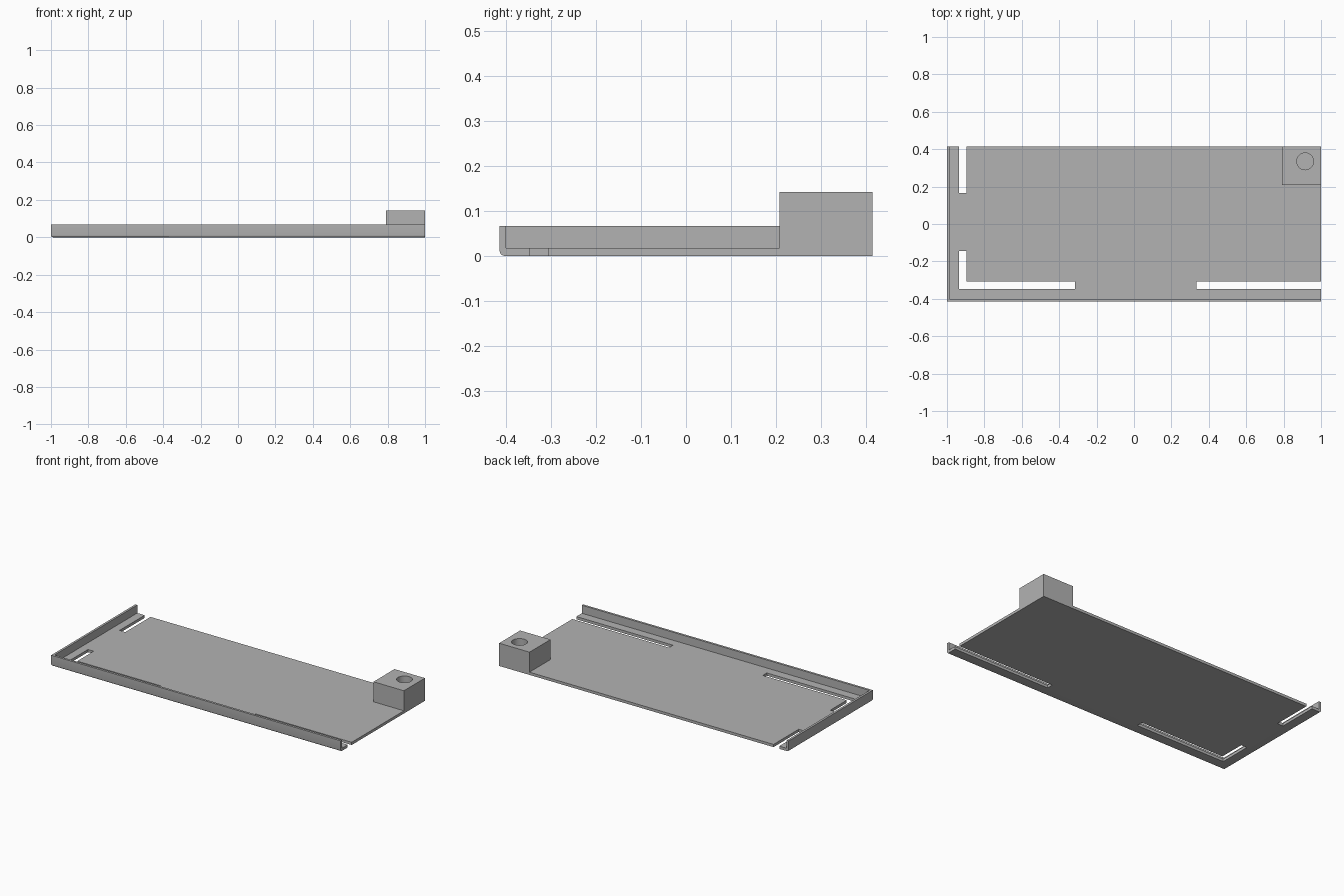
import bpy
import bmesh
from mathutils import Vector

cube = bpy.data.objects.get("Cube")
if cube:
    bpy.data.objects.remove(cube, do_unlink=True)

GREY = (0.45, 0.45, 0.45, 1)
grey = bpy.data.materials.new("plain grey")
grey.use_nodes = True
grey.diffuse_color = GREY
grey.node_tree.nodes["Principled BSDF"].inputs["Base Color"].default_value = GREY

HALF_Y = 0.415
FLOOR = 0.017
RIM = 0.067
WALL = 0.014
OVER = 0.1      # how far cutters overshoot open edges


def add_object(name, bm):
    mesh = bpy.data.meshes.new(name)
    bmesh.ops.recalc_face_normals(bm, faces=bm.faces)
    bm.to_mesh(mesh)
    bm.free()
    mesh.materials.append(grey)
    obj = bpy.data.objects.new(name, mesh)
    bpy.context.collection.objects.link(obj)
    return obj


def box_mesh(x, y, z):
    bm = bmesh.new()
    bmesh.ops.create_cube(bm, size=1)
    for v in bm.verts:
        v.co = Vector([(r[0] + r[1]) / 2 + c * (r[1] - r[0])
                       for r, c in zip((x, y, z), v.co)])
    return bm


def combine(target, tool, operation):
    """Apply a boolean to the target and discard the tool."""
    tool.hide_render = True
    mod = target.modifiers.new(operation.lower(), 'BOOLEAN')
    mod.operation = operation
    mod.solver = 'EXACT'
    mod.object = tool
    bpy.context.view_layer.objects.active = target
    bpy.ops.object.modifier_apply(modifier=mod.name)
    bpy.data.objects.remove(tool, do_unlink=True)


# Tray body, with its outer bottom edges rounded at the front and at the -x end
bm = box_mesh((-1, 1), (-HALF_Y, HALF_Y), (0, RIM))
rounded = [e for e in bm.edges
           if all(v.co.z < 0.001 for v in e.verts)
           and (all(v.co.y < 0 for v in e.verts) or all(v.co.x < 0 for v in e.verts))]
bmesh.ops.bevel(bm, geom=rounded, offset=0.011, segments=4, profile=0.5, affect='EDGES')
tray = add_object("tray", bm)

# Hollow out the tray, leaving a front wall and one end wall
cavity = box_mesh((-1 + WALL, 1 + OVER), (-HALF_Y + WALL, HALF_Y + OVER), (FLOOR, RIM + OVER))
combine(tray, add_object("cavity_cutter", cavity), 'DIFFERENCE')

# Corner block
block = box_mesh((0.79, 1), (0.208, HALF_Y), (0, 0.142))
combine(tray, add_object("corner_block", block), 'UNION')

# Floor slots running parallel to the walls
end_slot_x = (-0.935, -0.895)
front_slot_y = (-0.347, -0.307)
slots = [
    (end_slot_x, (0.167, HALF_Y + OVER)),
    (end_slot_x, (front_slot_y[0], -0.145)),
    ((end_slot_x[0], -0.315), front_slot_y),
    ((0.333, 1 + OVER), front_slot_y),
]
for x, y in slots:
    cutter = add_object("slot_cutter", box_mesh(x, y, (-OVER, FLOOR + 0.02)))
    combine(tray, cutter, 'DIFFERENCE')

# Blind round hole in the block
bm = bmesh.new()
bmesh.ops.create_cone(bm, cap_ends=True, segments=48, radius1=0.045, radius2=0.045, depth=0.2)
bmesh.ops.translate(bm, verts=bm.verts, vec=(0.915, 0.335, FLOOR + 0.1))
combine(tray, add_object("hole_cutter", bm), 'DIFFERENCE')

# Smooth the curved faces and keep the hard edges
bpy.ops.object.select_all(action='DESELECT')
tray.select_set(True)
bpy.context.view_layer.objects.active = tray
bpy.ops.object.shade_smooth_by_angle(angle=0.5)
